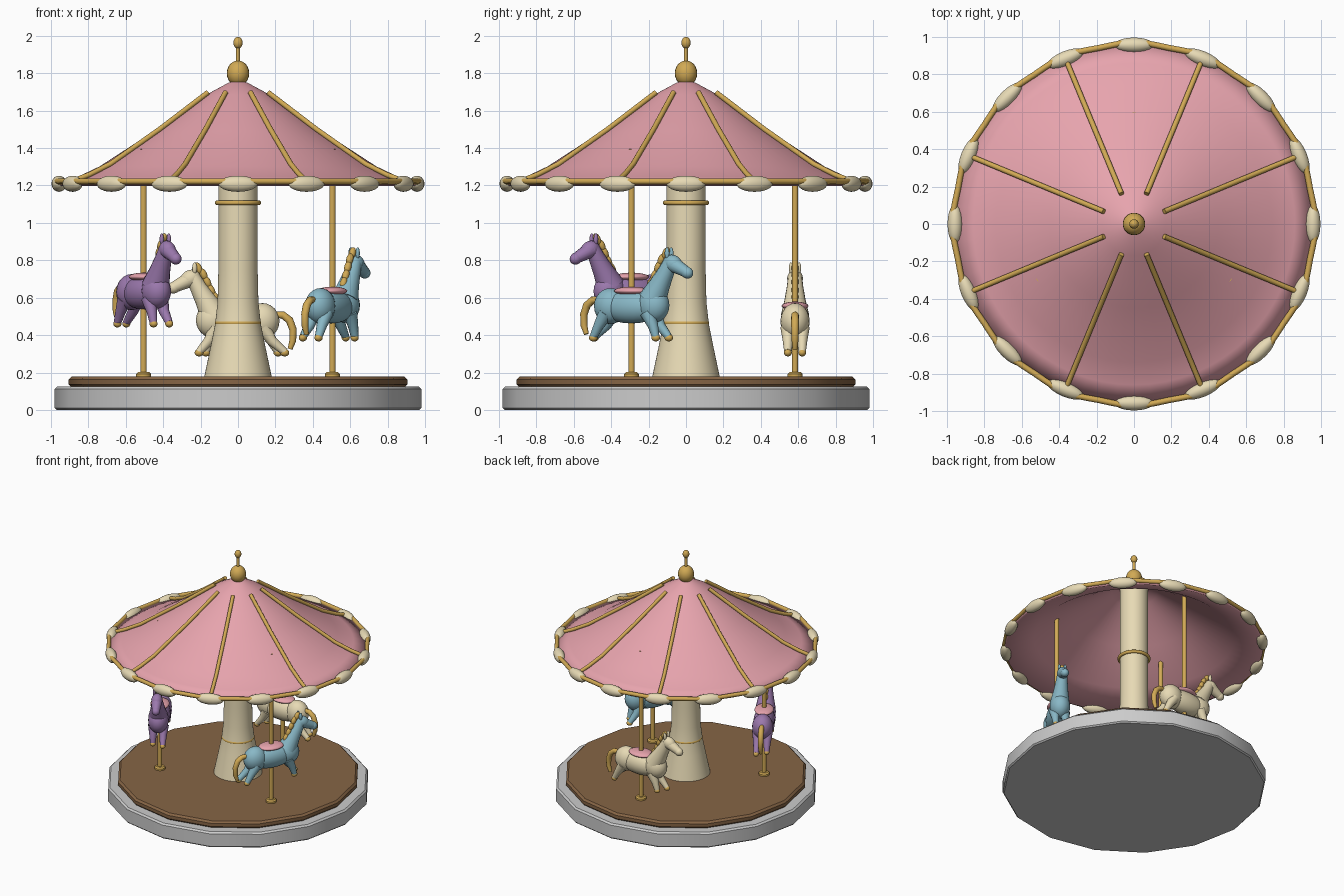
import bpy, bmesh
from math import sin, cos, pi, radians
from mathutils import Matrix, Vector

if "Cube" in bpy.data.objects:
    bpy.data.objects.remove(bpy.data.objects["Cube"])


def colour(name, rgb):
    m = bpy.data.materials.new(name)
    m.diffuse_color = (*rgb, 1)
    m.use_nodes = True
    m.node_tree.nodes["Principled BSDF"].inputs["Base Color"].default_value = m.diffuse_color
    return m


PINK = colour("pink", (0.80, 0.37, 0.42))
CREAM = colour("cream", (0.80, 0.70, 0.46))
GOLD = colour("gold", (0.64, 0.40, 0.09))
BLUE = colour("blue", (0.25, 0.48, 0.57))
PURPLE = colour("purple", (0.33, 0.19, 0.42))
WOOD = colour("wood", (0.24, 0.13, 0.06))


def finish(name, bm, mat=None, xf=Matrix(), angle=40):
    bmesh.ops.recalc_face_normals(bm, faces=bm.faces)
    me = bpy.data.meshes.new(name)
    bm.to_mesh(me)
    bm.free()
    ob = bpy.data.objects.new(name, me)
    bpy.context.collection.objects.link(ob)
    ob.matrix_world = xf
    if mat:
        me.materials.append(mat)
    bpy.ops.object.select_all(action='DESELECT')
    ob.select_set(True)
    bpy.context.view_layer.objects.active = ob
    bpy.ops.object.shade_smooth_by_angle(angle=radians(angle))
    return ob


def lathe(name, profile, mat=None, sides=48, xf=Matrix(), closed=False, angle=40):
    """Revolve (radius, z) points about z."""
    bm = bmesh.new()
    vs = [bm.verts.new((r, 0, z)) for r, z in profile]
    pairs = list(zip(vs, vs[1:])) + ([(vs[-1], vs[0])] if closed else [])
    es = [bm.edges.new(p) for p in pairs]
    bmesh.ops.spin(bm, geom=vs + es, axis=(0, 0, 1), cent=(0, 0, 0),
                   angle=2 * pi, steps=sides, use_merge=True)
    bmesh.ops.remove_doubles(bm, verts=bm.verts, dist=1e-5)
    return finish(name, bm, mat, xf, angle)


def ball(name, centre, size, mat, xf=Matrix(), tilt=0.0):
    """Ellipsoid with half-sizes, tilted about local y."""
    bm = bmesh.new()
    bmesh.ops.create_uvsphere(bm, u_segments=20, v_segments=12, radius=1)
    m = Matrix.Translation(centre) @ Matrix.Rotation(tilt, 4, 'Y') @ Matrix.Diagonal((*size, 1))
    bm.transform(m)
    return finish(name, bm, mat, xf, 180)


def tube(name, pts, radii, mat, xf=Matrix(), sides=12, loop=False):
    """Tapered tube through a list of points."""
    bm = bmesh.new()
    pts = [Vector(p) for p in pts]
    n, rings = len(pts), []
    for i, p in enumerate(pts):
        a = pts[i - 1] if (loop or i) else p
        b = pts[(i + 1) % n] if (loop or i < n - 1) else p
        d = (b - a).normalized()
        ref = Vector((0, 0, 1)) if abs(d.z) < 0.95 and loop else Vector((0, 1, 0))
        if abs(d.dot(ref)) > 0.95:
            ref = Vector((1, 0, 0))
        u = d.cross(ref).normalized()
        v = d.cross(u)
        r = radii[i % len(radii)]
        rings.append([bm.verts.new(p + r * (cos(t) * u + sin(t) * v))
                      for t in (2 * pi * k / sides for k in range(sides))])
    for i in range(n if loop else n - 1):
        A, B = rings[i], rings[(i + 1) % n]
        for k in range(sides):
            j = (k + 1) % sides
            bm.faces.new((A[k], A[j], B[j], B[k]))
    if not loop:
        bm.faces.new(rings[0])
        bm.faces.new(rings[-1])
    return finish(name, bm, mat, xf, 50)


def turn(deg):
    return Matrix.Rotation(radians(deg), 4, 'Z')


# platform and deck
lathe("platform", [(0, 0), (0.97, 0), (0.98, 0.01), (0.98, 0.112), (0.967, 0.125), (0, 0.125)],
      None, 16)
lathe("deck", [(0, 0.12), (0.89, 0.12), (0.905, 0.137), (0.905, 0.163), (0.89, 0.178), (0, 0.178)],
      WOOD, 16)

# centre column with gold rings
lathe("column", [(0, 0.17), (0.182, 0.17), (0.165, 0.25), (0.142, 0.36), (0.122, 0.46),
                 (0.109, 0.58), (0.105, 0.75), (0.105, 1.70), (0, 1.70)], CREAM)
for z in (0.465, 1.107):
    ring = [(0.111 + 0.013 * cos(t), z + 0.013 * sin(t)) for t in (pi * k / 5 for k in range(10))]
    lathe("column_ring", ring, GOLD, closed=True)

# canopy: flared cone shell
lathe("canopy", [(0, 1.765), (0.05, 1.75), (0.17, 1.685), (0.45, 1.49), (0.74, 1.302),
                 (0.86, 1.245), (0.965, 1.212), (0.95, 1.197), (0.74, 1.282), (0.45, 1.47),
                 (0.17, 1.665), (0, 1.745)], PINK, 64, angle=180)

# canopy ribs
for k in range(8):
    tube("canopy_rib", [(0.175, 0, 1.697), (0.45, 0, 1.503), (0.74, 0, 1.314),
                        (0.86, 0, 1.258), (0.965, 0, 1.22)], [0.014], GOLD, turn(22.5 + 45 * k))

# wavy gold rim and cream scallops
rim = []
for k in range(96):
    t = 2 * pi * k / 96
    r = 0.966 + 0.006 * cos(16 * t)
    rim.append((r * cos(t), r * sin(t), 1.222))
tube("canopy_rim", rim, [0.016], GOLD, loop=True)
for k in range(16):
    ball("rim_scallop", (0.957, 0, 1.209), (0.04, 0.105, 0.043), CREAM, turn(22.5 * k))

# finial
ball("finial_ball", (0, 0, 1.80), (0.06, 0.06, 0.068), GOLD)
lathe("finial_rod", [(0, 1.84), (0.012, 1.84), (0.010, 1.96), (0, 1.96)], GOLD, 16)
ball("finial_tip", (0, 0, 1.963), (0.025, 0.025, 0.031), GOLD)


# one horse: local +x is forward, +y is its left, origin on the pole
def horse(mat, xf):
    ball("horse_barrel", (0, 0, 0.55), (0.19, 0.078, 0.088), mat, xf)
    ball("horse_chest", (0.135, 0, 0.56), (0.09, 0.076, 0.094), mat, xf)
    ball("horse_rump", (-0.13, 0, 0.555), (0.092, 0.078, 0.096), mat, xf)
    tube("horse_neck", [(0.13, 0, 0.59), (0.175, 0, 0.67), (0.215, 0, 0.74), (0.24, 0, 0.79)],
         [0.075, 0.056, 0.044, 0.038], mat, xf, 16)
    ball("horse_head", (0.255, 0, 0.782), (0.056, 0.042, 0.046), mat, xf, 0.45)
    tube("horse_face", [(0.25, 0, 0.782), (0.345, 0, 0.734)], [0.043, 0.029], mat, xf, 16)
    ball("horse_muzzle", (0.343, 0, 0.734), (0.035, 0.031, 0.031), mat, xf, 0.45)
    mane = [(0.212, 0.838), (0.185, 0.805), (0.165, 0.765), (0.143, 0.72), (0.12, 0.68)]
    for x, z in mane:
        ball("horse_mane", (x, 0, z), (0.019, 0.019, 0.034), GOLD, xf, 0.45)
    tube("horse_tail", [(-0.20, 0, 0.59), (-0.24, 0, 0.587), (-0.275, 0, 0.56), (-0.294, 0, 0.51),
                        (-0.293, 0, 0.45), (-0.278, 0, 0.405)],
         [0.016, 0.02, 0.021, 0.02, 0.018, 0.013], GOLD, xf)
    ball("saddle", (0, 0, 0.636), (0.10, 0.072, 0.023), PINK, xf)
    for s in (-1, 1):
        ball("horse_ear", (0.232, 0.022 * s, 0.838), (0.013, 0.011, 0.031), mat, xf)
        # left legs reach slightly further than right ones
        legs = [("horse_front_leg", 0.12, 0.155, 0.19 + 0.018 * s),
                ("horse_hind_leg", -0.135, -0.18, -0.232 - 0.018 * s)]
        for name, top, knee, foot in legs:
            y = 0.038 * s
            tube(name, [(top, y, 0.52), (knee, y, 0.45), (foot, y, 0.39)],
                 [0.04, 0.028, 0.02], mat, xf)
            ball("horse_hoof", (foot, y, 0.386), (0.024, 0.021, 0.02), GOLD, xf)


# three poles, each carrying a horse at its own height
for deg, mat, lift in ((330, BLUE, 0.0), (210, PURPLE, 0.075), (90, CREAM, -0.08)):
    place = turn(deg) @ Matrix.Translation((0.583, 0, 0))
    lathe("pole", [(0, 0.17), (0.017, 0.17), (0.017, 1.395), (0, 1.395)], GOLD, 16, place)
    lathe("pole_foot", [(0, 0.175), (0.04, 0.175), (0.04, 0.192), (0.03, 0.202), (0, 0.202)],
          GOLD, 20, place)
    horse(mat, place @ turn(90) @ Matrix.Translation((0, 0, lift)))
